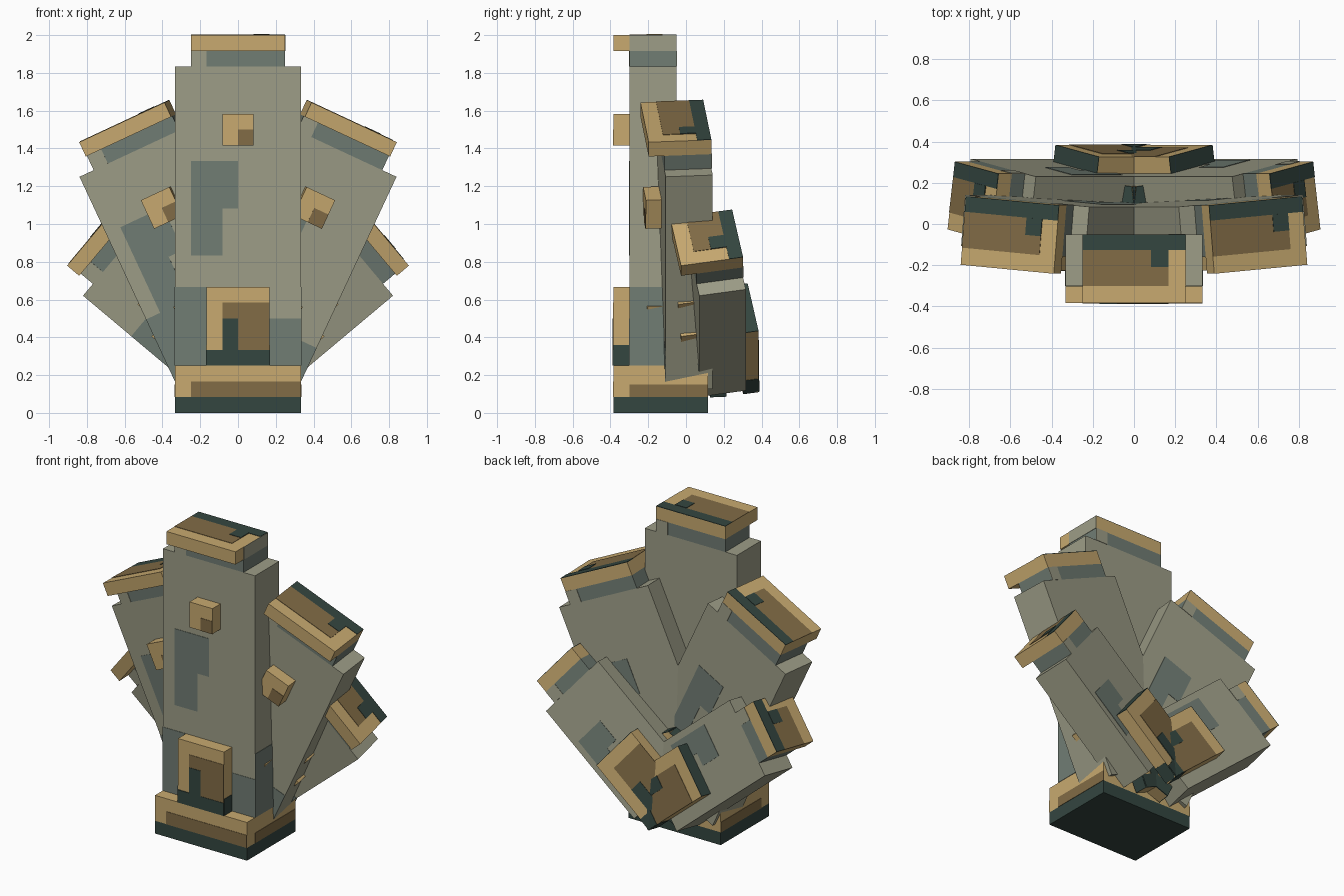
import bpy, bmesh, math
from mathutils import Matrix, Vector

if "Cube" in bpy.data.objects:
    bpy.data.objects.remove(bpy.data.objects["Cube"], do_unlink=True)

U = 2 / 24   # block unit


def material(name, rgb):
    lin = [((c / 255 + 0.055) / 1.055) ** 2.4 for c in rgb] + [1]
    m = bpy.data.materials.new(name)
    m.use_nodes = True
    m.diffuse_color = lin
    bsdf = m.node_tree.nodes["Principled BSDF"]
    bsdf.inputs["Base Color"].default_value = lin
    bsdf.inputs["Roughness"].default_value = 0.9
    return m


TAN = material("tan", (200, 170, 112))
BROWN = material("brown", (130, 108, 70))
DARK = material("dark green", (52, 70, 64))
GREY = material("stone grey", (157, 157, 135))
SLATE = material("slate", (113, 125, 116))


def box(name, frame, x, y, z, mat):
    """Box from (min, max) ranges given in block units."""
    bm = bmesh.new()
    bmesh.ops.create_cube(bm, size=1)
    for v in bm.verts:
        v.co = Vector([(a + b) / 2 + c * (b - a)
                       for (a, b), c in zip((x, y, z), v.co)]) * U
    me = bpy.data.meshes.new(name)
    bm.to_mesh(me)
    bm.free()
    me.materials.append(mat)
    ob = bpy.data.objects.new(name, me)
    ob.matrix_world = frame
    bpy.context.collection.objects.link(ob)
    return ob


def plate(name, frame, axis, at, side, a, b, mat, level=1):
    """Thin painted plate on the face 'axis = at'; a, b are the other ranges."""
    lo, hi = sorted((at - side * 0.02, at + side * 0.03 * level))
    r = [a, b]
    r.insert(axis, (lo, hi))
    box(name, frame, *r, mat)


def panel(name, frame, at, side, z0, h):
    """Door panel with brown inset and dark foot, on a front or back face."""
    y = (at, at + side) if side > 0 else (at - 1, at)
    box(name, frame, (-2, 2), y, (z0, z0 + h), TAN)
    f = at + side
    flip = lambda p, q: (p, q) if side < 0 else (-q, -p)
    plate(name + "_inset", frame, 1, f, side, flip(-1, 2), (z0 + 1, z0 + h - 1), BROWN)
    plate(name + "_foot", frame, 1, f, side, (-2, 2), (z0, z0 + 1), DARK, 2)
    plate(name + "_bar", frame, 1, f, side, flip(-1, 0), (z0 + 1, z0 + 3), DARK, 2)
    for s in (-1, 1):
        plate(name + "_side_foot", frame, 0, 2 * s, s, y, (z0, z0 + 1.3), DARK)


def tower(name, frame, hw, h, patch):
    """Slab with neck, overhanging cap, stud and front panel."""
    n = hw - 1
    box(name + "_slab", frame, (-hw, hw), (-1.5, 1.5), (0, h), GREY)
    box(name + "_neck", frame, (-n, n), (-1.5, 1.5), (h, h + 1), SLATE)
    plate(name + "_neck_corner", frame, 1, -1.5, -1, (-n, 1 - n), (h, h + 1), GREY)
    plate(name + "_neck_back_corner", frame, 1, 1.5, 1, (n - 1, n), (h, h + 1), GREY)
    # cap and its painted top
    box(name + "_cap", frame, (-n, n), (-2.5, 1.5), (h + 1, h + 2), TAN)
    t = h + 2
    plate(name + "_cap_brown", frame, 2, t, 1, (-n, n - 1), (-1.5, 0.6), BROWN)
    plate(name + "_cap_dark", frame, 2, t, 1, (-n, n), (0.6, 1.5), DARK)
    plate(name + "_cap_notch", frame, 2, t, 1, (n - 2, n - 1), (-0.4, 0.6), DARK, 2)
    # stud
    s = h - 4
    box(name + "_stud", frame, (-1, 1), (-2.5, -1.5), (s - 1, s + 1), TAN)
    plate(name + "_stud_corner", frame, 1, -2.5, -1, (0, 1), (s - 1, s), BROWN)
    # front panel and worn patches
    panel(name + "_door", frame, -1.5, -1, 0, 5)
    top, low = patch
    mid = (top + low) / 2
    plate(name + "_patch_upper", frame, 1, -1.5, -1, (-3, 0), (mid, top), SLATE)
    plate(name + "_patch_lower", frame, 1, -1.5, -1, (-3, -1), (low, mid), SLATE)
    plate(name + "_foot_patch_a", frame, 1, -1.5, -1, (-hw, -2), (0, min(5, h / 2)), SLATE)
    plate(name + "_foot_patch_b", frame, 1, -1.5, -1, (2, hw), (0, min(3, h / 3)), SLATE)


# centre tower and plinth
centre = Matrix.Translation((0, -0.175, 0.25))
tower("centre", centre, 4, 19, (13, 7))
box("plinth", centre, (-4, 4), (-2.5, 3.5), (-2, 0), TAN)
box("plinth_foot", centre, (-4, 4), (-2.5, 3.5), (-3, -2), DARK)
plate("plinth_front_band", centre, 1, -2.5, -1, (-3, 4), (-2, -1), BROWN)
for s in (-1, 1):
    plate("plinth_side_band", centre, 0, 4 * s, s, (-1.5, 3.5), (-2, -1.2), BROWN)
    plate("centre_side_patch", centre, 0, 4 * s, s, (-1.5, 1.5), (0, 5), SLATE)
plate("centre_cap_side", centre, 0, 3, 1, (-1.5, 1.5), (20, 21), GREY)

# fanned towers, each pair further back and more tilted
for label, tilt, yaw, org, hw, h, patch in (
        ("inner", 25, 5, (0.0, -0.012, 0.262), 4, 15, (11, 5)),
        ("outer", 50, 10, (0.01, 0.15, 0.29), 3, 10, (6, 3))):
    for side, s in (("left", 1), ("right", -1)):
        name = side + "_" + label
        frame = (Matrix.Translation((org[0] * s, org[1], org[2]))
                 @ Matrix.Rotation(math.radians(tilt * s), 4, 'Y')
                 @ Matrix.Rotation(math.radians(yaw * s), 4, 'Z'))
        tower(name, frame, hw, h, patch)
        # rear panel with dark upper end, and rear patch
        panel(name + "_rear_panel", frame, 1.5, 1, -1.5, 6)
        plate(name + "_rear_panel_end", frame, 2, 4.5, 1, (-2, 2), (1.5, 2.5), DARK)
        plate(name + "_rear_patch", frame, 1, 1.5, 1, (0, 2.5), (h * 0.5, h * 0.68), SLATE)
        plate(name + "_rear_patch_low", frame, 1, 1.5, 1, (1, 2.5), (h * 0.3, h * 0.5), SLATE)
